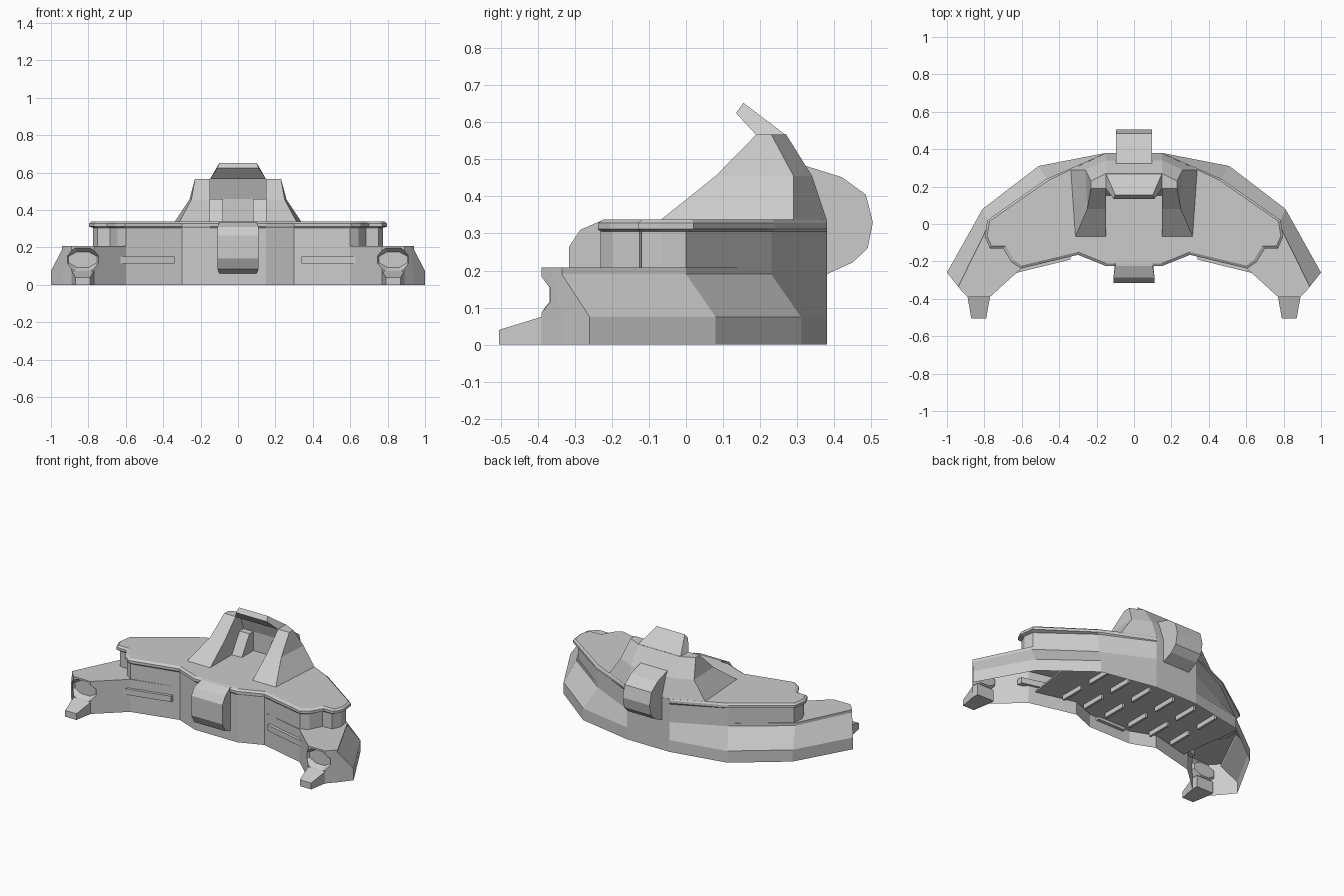
import bpy, bmesh, math
from mathutils import Vector

if "Cube" in bpy.data.objects:
    bpy.data.objects.remove(bpy.data.objects["Cube"])


def finish(name, bm, fix=True):
    if fix:
        bmesh.ops.recalc_face_normals(bm, faces=bm.faces)
    me = bpy.data.meshes.new(name)
    bm.to_mesh(me)
    bm.free()
    ob = bpy.data.objects.new(name, me)
    bpy.context.collection.objects.link(ob)
    return ob


def loft(name, rings, caps=(True, True)):
    """Skin a stack of equal-length rings of 3D points."""
    bm = bmesh.new()
    vs = [[bm.verts.new(p) for p in r] for r in rings]
    n = len(vs[0])
    for a, b in zip(vs, vs[1:]):
        for i in range(n):
            j = (i + 1) % n
            bm.faces.new((a[i], a[j], b[j], b[i]))
    if caps[0]:
        bm.faces.new(vs[0][::-1])
    if caps[1]:
        bm.faces.new(vs[-1])
    return finish(name, bm)


def outline(half, z):
    """Full symmetric plan outline from its right half."""
    return [(x, y, z) for x, y in half] + [(-x, y, z) for x, y in reversed(half)]


def profile(name, pts):
    """Symmetric part from a side profile of (half width, y, z)."""
    return loft(name, [[(-w, y, z) for w, y, z in pts], [(w, y, z) for w, y, z in pts]])


def pair(name, rings):
    """A lofted part and its mirror image."""
    return [loft(f"{name}_{side}", [[(s * x, y, z) for x, y, z in r] for r in rings])
            for side, s in (("right", 1), ("left", -1))]


def box_rings(x0, x1, y0, y1, z0, z1):
    return [[(x0, y0, z), (x1, y0, z), (x1, y1, z), (x0, y1, z)] for z in (z0, z1)]


# Crescent base with sloping outer skirt
front = [(.15, -.22), (.30, -.16), (.60, -.235), (.77, -.39), (.89, -.39)]
low = front + [(.94, -.335), (1.0, -.26), (.81, .08), (.51, .31), (.15, .38)]
high = front + [(.92, -.36), (.94, -.335), (.775, 0), (.46, .23), (.15, .38)]
base = loft("base_shell", [outline(low, 0), outline(low, .075),
                           outline(high, .19), outline(high, .208)])


# Octagonal recesses in the arm tips
def octagon(y, hx, hz):
    k = 1 / math.cos(math.pi / 8)
    return [(.83 + hx * k * math.cos(a), y, .135 + hz * k * math.sin(a))
            for a in (math.pi / 8 + i * math.pi / 4 for i in range(8))]


cutters = pair("recess_cutter", [octagon(-.425, .115, .085), octagon(-.39, .096, .062),
                                 octagon(-.355, .075, .042)])
for c in cutters:
    c.hide_render = True
    m = base.modifiers.new("recess", 'BOOLEAN')
    m.operation, m.solver, m.object = 'DIFFERENCE', 'EXACT', c
deps = bpy.context.evaluated_depsgraph_get()
cut = bpy.data.meshes.new_from_object(base.evaluated_get(deps))
base.modifiers.clear()
base.data = cut
for c in cutters:
    bpy.data.objects.remove(c)

# Open the underside of the base
bm = bmesh.new()
bm.from_mesh(base.data)
bottom = [f for f in bm.faces if all(v.co.z < 1e-4 for v in f.verts)]
bmesh.ops.delete(bm, geom=bottom, context='FACES')
bm.to_mesh(base.data)
bm.free()

# Floor plate and ribs beneath the centre
plate = [(.15, -.215), (.30, -.155), (.56, -.22), (.62, .20), (.50, .29), (.15, .37)]
loft("floor_plate", [outline(plate, .08), outline(plate, .09)])
for i, x in enumerate((.08, .24, .40)):
    for j, y in enumerate((-.07, .17)):
        pair(f"floor_rib_{i}_{j}", box_rings(x, x + .015, y - .08, y + .08, .05, .085))

# Upper body walls, then overhanging deck lip
wall = [(.15, -.22), (.30, -.16), (.60, -.23), (.645, -.20), (.685, -.125),
        (.75, -.12), (.775, -.065), (.765, 0), (.46, .23), (.15, .38)]
lip = [(.15, -.225), (.30, -.165), (.605, -.238), (.655, -.205), (.70, -.13),
       (.77, -.13), (.797, -.07), (.785, .02), (.47, .24), (.15, .38)]
deck = [(.15, -.21), (.30, -.15), (.60, -.222), (.64, -.195), (.685, -.118),
        (.762, -.118), (.785, -.065), (.772, .015), (.46, .232), (.15, .38)]
loft("upper_body", [outline(wall, .205), outline(wall, .305), outline(lip, .312),
                    outline(lip, .328), outline(deck, .338)], (False, True))

# Sloping tower legs either side of the opening
pair("tower_leg", [
    [(.15, -.07, .335), (.315, -.07, .335), (.34, .29, .335), (.15, .38, .335)],
    [(.15, .08, .455), (.25, .08, .455), (.26, .29, .455), (.15, .34, .455)],
    [(.15, .19, .567), (.23, .19, .567), (.23, .23, .567), (.15, .27, .567)]])

# Tower back wall, inner wedges and forward-tilted visor
profile("tower_back", [(.15, .27, .335), (.15, .38, .335), (.15, .34, .455),
                       (.15, .27, .567), (.15, .235, .567), (.15, .27, .46)])
pair("inner_wedge", [[(x, .15, .335), (x, .28, .335), (x, .28, .46), (x, .23, .46)]
                     for x in (.08, .15)])
profile("visor", [(.15, .27, .565), (.10, .155, .652), (.11, .135, .625), (.15, .19, .565)])

# Rounded rear housing and front nose
profile("rear_housing", [(.095, y, z) for y, z in (
    (.32, .483), (.42, .452), (.485, .405), (.504, .33), (.49, .26), (.45, .222),
    (.38, .19), (.33, .25))])
profile("front_nose", [(.10, -.20, .338), (.10, -.225, .336), (.11, -.285, .31),
                       (.11, -.315, .265), (.11, -.315, .14), (.11, -.285, .085),
                       (.10, -.225, .062), (.10, -.20, .062)])

# Tapered prongs at the arm tips
pair("arm_prong", [
    [(.77, -.35, 0), (.89, -.35, 0), (.89, -.35, .075), (.77, -.35, .075)],
    [(.77, -.39, 0), (.89, -.39, 0), (.89, -.39, .075), (.77, -.39, .075)],
    [(.79, -.504, 0), (.87, -.504, 0), (.87, -.504, .04), (.79, -.504, .04)]])

# Raised bars along the front wall
pair("front_bar", [[(.34, -.19, z), (.655, -.268, z), (.655, -.235, z), (.34, -.15, z)]
                   for z in (.115, .152)])
